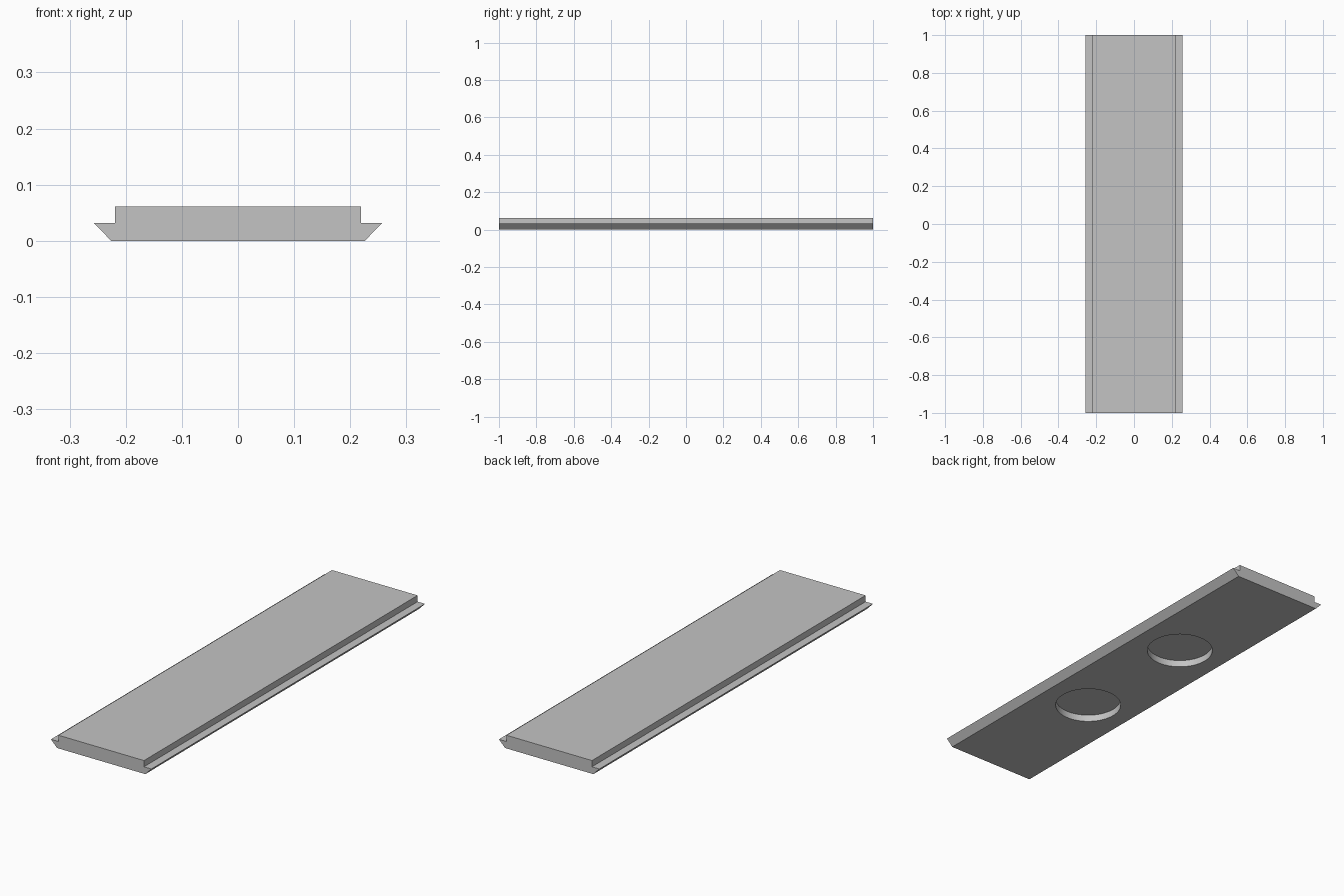
import bpy
import bmesh

cube = bpy.data.objects.get("Cube")
if cube:
    bpy.data.objects.remove(cube, do_unlink=True)

LENGTH = 2.0
POCKET_Y = 0.32
POCKET_RADIUS = 0.146
POCKET_DEPTH = 0.032

# Single grey finish
grey = bpy.data.materials.new("light grey")
grey.use_nodes = True
colour = (0.55, 0.55, 0.55, 1)
grey.diffuse_color = colour
grey.node_tree.nodes["Principled BSDF"].inputs["Base Color"].default_value = colour


def add_object(name, bm):
    bmesh.ops.recalc_face_normals(bm, faces=bm.faces)
    mesh = bpy.data.meshes.new(name)
    bm.to_mesh(mesh)
    bm.free()
    mesh.materials.append(grey)
    obj = bpy.data.objects.new(name, mesh)
    bpy.context.collection.objects.link(obj)
    return obj


# Sliding rail: half profile mirrored, then extruded along its length
half = [(0.226, 0), (0.257, 0.032), (0.219, 0.032), (0.219, 0.061)]
profile = half + [(-x, z) for x, z in reversed(half)]
bm = bmesh.new()
end = bm.faces.new([bm.verts.new((x, -LENGTH / 2, z)) for x, z in profile])
extruded = bmesh.ops.extrude_face_region(bm, geom=[end])["geom"]
bmesh.ops.translate(bm, vec=(0, LENGTH, 0),
                    verts=[v for v in extruded if isinstance(v, bmesh.types.BMVert)])
rail = add_object("dovetail_rail", bm)

# Two round blind pockets cut into the underside
for side, y in (("front", -POCKET_Y), ("back", POCKET_Y)):
    bm = bmesh.new()
    bmesh.ops.create_cone(bm, cap_ends=True, segments=64, radius1=POCKET_RADIUS,
                          radius2=POCKET_RADIUS, depth=POCKET_DEPTH * 2)
    cutter = add_object(side + "_pocket_cutter", bm)
    cutter.location.y = y
    cutter.hide_render = True
    cutter.hide_viewport = True
    cut = rail.modifiers.new(side + " pocket", 'BOOLEAN')
    cut.operation = 'DIFFERENCE'
    cut.solver = 'EXACT'
    cut.object = cutter

# Bake the cuts, then smooth the round walls while keeping hard edges
bpy.context.view_layer.update()
bpy.ops.object.select_all(action='DESELECT')
rail.select_set(True)
bpy.context.view_layer.objects.active = rail
for name in [m.name for m in rail.modifiers]:
    bpy.ops.object.modifier_apply(modifier=name)
for obj in [o for o in bpy.data.objects if o.name.endswith("_pocket_cutter")]:
    bpy.data.objects.remove(obj, do_unlink=True)
bpy.ops.object.shade_smooth_by_angle()
